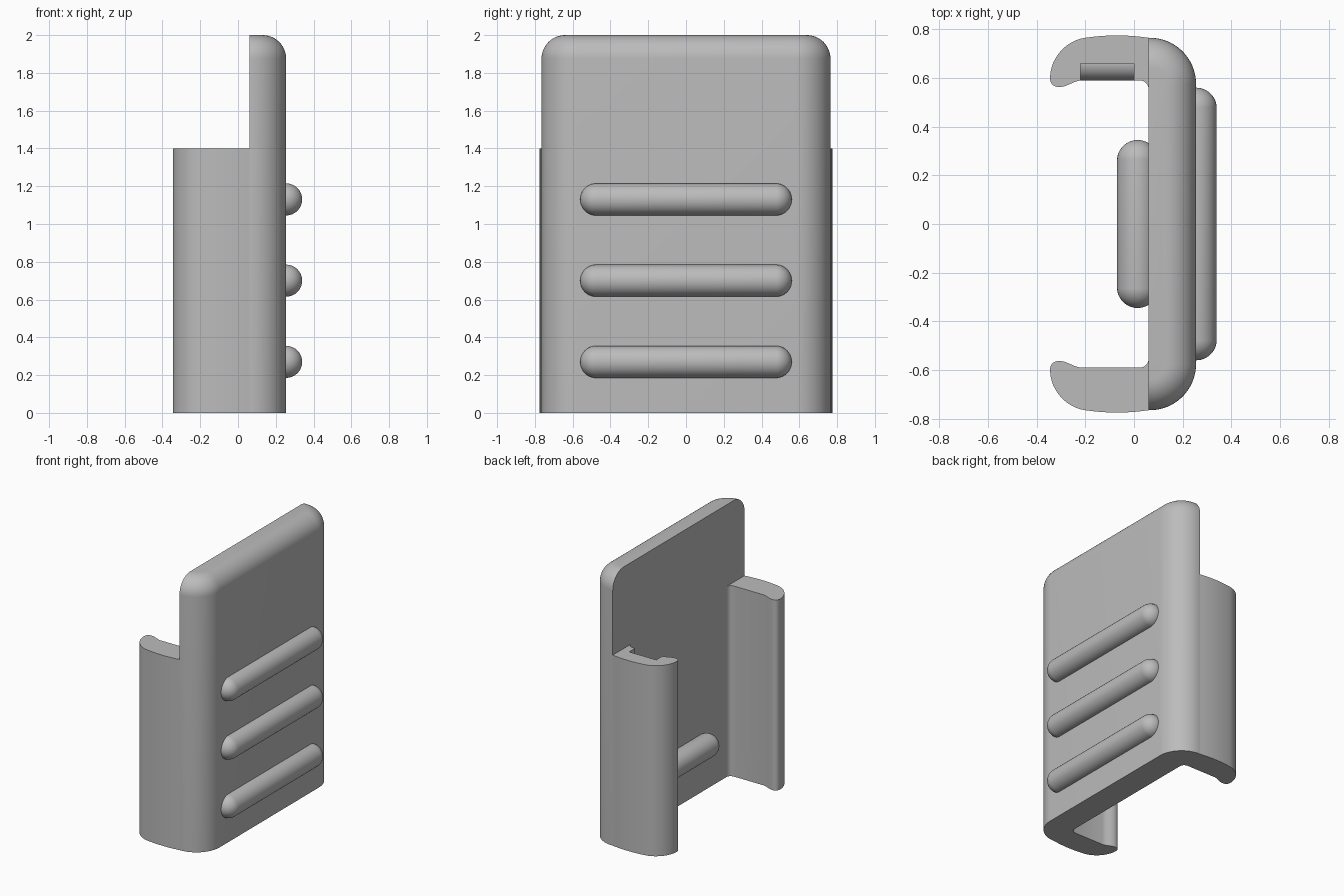
import bpy, bmesh, math
from mathutils import Matrix, Vector
from mathutils.geometry import interpolate_bezier

if "Cube" in bpy.data.objects:
    bpy.data.objects.remove(bpy.data.objects["Cube"])

grey = bpy.data.materials.new("plain_grey")
grey.use_nodes = True
COLOUR = (0.5, 0.5, 0.5, 1)
grey.diffuse_color = COLOUR
for node in grey.node_tree.nodes:
    if node.type == 'BSDF_PRINCIPLED':
        node.inputs["Base Color"].default_value = COLOUR


def finish(name, bm, smooth=True):
    bmesh.ops.recalc_face_normals(bm, faces=bm.faces[:])
    mesh = bpy.data.meshes.new(name)
    bm.to_mesh(mesh)
    bm.free()
    mesh.materials.append(grey)
    obj = bpy.data.objects.new(name, mesh)
    bpy.context.collection.objects.link(obj)
    if smooth:
        shade(obj)
    return obj


def activate(obj):
    bpy.ops.object.select_all(action='DESELECT')
    obj.select_set(True)
    bpy.context.view_layer.objects.active = obj


def shade(obj):
    activate(obj)
    bpy.ops.object.shade_smooth_by_angle(angle=math.radians(30))


def loft(rings):
    """Closed solid through matching rings of points."""
    bm = bmesh.new()
    loops = [[bm.verts.new(p) for p in ring] for ring in rings]
    n = len(loops[0])
    for low, high in zip(loops, loops[1:]):
        for i in range(n):
            j = (i + 1) % n
            bm.faces.new((low[i], low[j], high[j], high[i]))
    bm.faces.new(loops[0][::-1])
    bm.faces.new(loops[-1])
    return bm


def curve(a, b, c, d, steps=12):
    return interpolate_bezier(*(Vector((*p, 0)) for p in (a, b, c, d)), steps)


# Back plate: rounded vertical sides and a rounded top rim
INNER, SIDE, CORNER, RIM, TOP = 0.06, 0.765, 0.19, 0.125, 2.0


def plate_ring(inset, z):
    r = CORNER - inset
    half = [(INNER, SIDE - inset)]
    for i in range(17):
        a = math.pi / 2 * (1 - i / 16)
        half.append((INNER + 0.005 + r * math.cos(a), SIDE - CORNER + r * math.sin(a)))
    return [(x, y, z) for x, y in half] + [(x, -y, z) for x, y in reversed(half)]


rings = [plate_ring(0, 0)]
for i in range(13):
    t = math.pi / 2 * i / 12
    rings.append(plate_ring(RIM * (1 - math.cos(t)), TOP - RIM + RIM * math.sin(t)))
finish("back_plate", loft(rings))

# Curved side arms with hooked lips, each with a slot and a peg
HEIGHT, SLOT_Z, SLOT_X, SLOT_Y, PEG_R = 1.4, 0.22, -0.22, 0.66, 0.07
outline = (curve((-0.345, 0.6), (-0.345, 0.68), (-0.28, 0.755), (-0.2, 0.765))
           + curve((-0.2, 0.765), (-0.11, 0.778), (-0.03, 0.778), (0.06, 0.765))[1:]
           + [Vector((0.08, 0.74, 0)), Vector((0.08, 0.55, 0))]
           + curve((0.06, 0.55), (0.06, 0.575), (0.045, 0.59), (0.02, 0.59), 8)
           + curve((-0.22, 0.59), (-0.25, 0.585), (-0.27, 0.567), (-0.3, 0.563), 8)
           + curve((-0.3, 0.563), (-0.33, 0.56), (-0.345, 0.575), (-0.345, 0.6), 8)[1:-1])

for side, s in (("left", 1), ("right", -1)):
    arm = finish(side + "_arm", loft([[(p.x, s * p.y, z) for p in outline]
                                      for z in (0, HEIGHT)]), False)

    # Slot, open at the top
    bm = bmesh.new()
    bmesh.ops.create_cube(bm, size=1)
    low, high = Vector((SLOT_X, 0.5, SLOT_Z)), Vector((0, SLOT_Y, HEIGHT + 0.1))
    for v in bm.verts:
        v.co = [low[k] if v.co[k] < 0 else high[k] for k in range(3)]
        v.co.y *= s
    cutter = finish("slot_cutter", bm, False)
    cutter.hide_render = True
    cut = arm.modifiers.new("slot", 'BOOLEAN')
    cut.operation = 'DIFFERENCE'
    cut.solver = 'EXACT'
    cut.object = cutter
    activate(arm)
    bpy.ops.object.modifier_apply(modifier=cut.name)
    bpy.data.objects.remove(cutter)
    shade(arm)

    # Peg lying across the slot floor
    bm = bmesh.new()
    bmesh.ops.create_cone(bm, cap_ends=True, segments=32, radius1=PEG_R, radius2=PEG_R,
                          depth=-SLOT_X,
                          matrix=Matrix.Translation((SLOT_X / 2, s * SLOT_Y, 0.455))
                          @ Matrix.Rotation(math.pi / 2, 4, 'Y'))
    finish(side + "_peg", bm)


# Round-ended bars along y
def bar(name, x, z, half_length, r=0.085):
    bm = bmesh.new()
    bmesh.ops.create_uvsphere(bm, u_segments=32, v_segments=25, radius=r,
                              matrix=Matrix.Rotation(math.pi / 2, 4, 'X'))
    for v in bm.verts:
        v.co.y += math.copysign(half_length - r, v.co.y)
        v.co += Vector((x, 0, z))
    finish(name, bm)


for i, z in enumerate((0.27, 0.7, 1.13)):
    bar(f"grip_rib_{i + 1}", 0.255, z, 0.56)
bar("inner_rib", 0.015, 0.355, 0.345)
